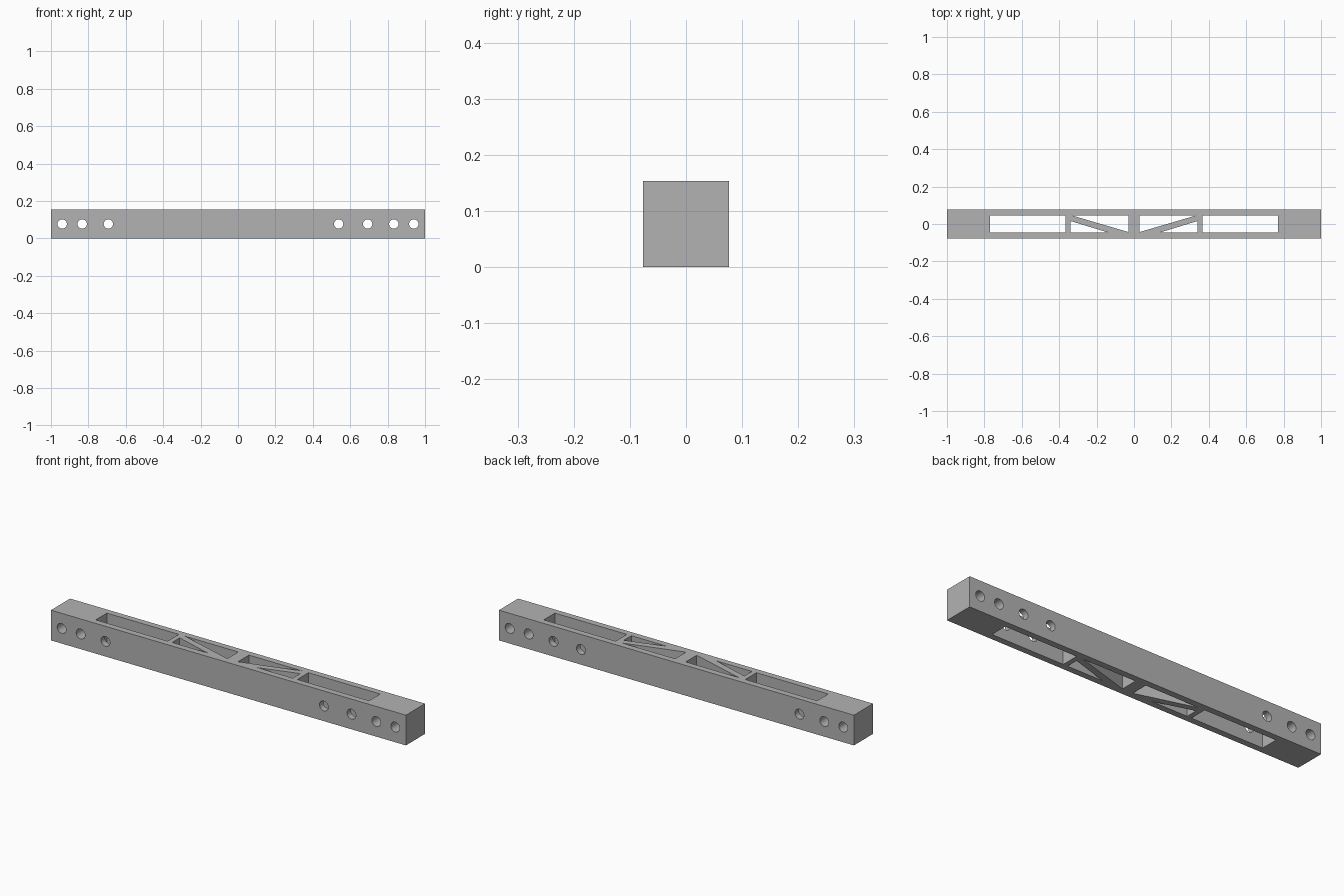
import bpy
import bmesh
from math import pi, radians
from mathutils import Matrix

default = bpy.data.objects.get("Cube")
if default:
    bpy.data.objects.remove(default, do_unlink=True)

SIDE = 0.154
MID = SIDE / 2

grey = bpy.data.materials.new("plain_grey")
grey.use_nodes = True
grey.diffuse_color = (0.45, 0.45, 0.45, 1)
grey.node_tree.nodes["Principled BSDF"].inputs["Base Color"].default_value = grey.diffuse_color


def make_object(name, bm):
    bmesh.ops.recalc_face_normals(bm, faces=bm.faces)
    mesh = bpy.data.meshes.new(name)
    bm.to_mesh(mesh)
    bm.free()
    mesh.materials.append(grey)
    obj = bpy.data.objects.new(name, mesh)
    bpy.context.collection.objects.link(obj)
    return obj


def add_prism(bm, outline, low, high):
    base = bm.faces.new([bm.verts.new((x, y, low)) for x, y in outline])
    new = bmesh.ops.extrude_face_region(bm, geom=[base])["geom"]
    top = [v for v in new if isinstance(v, bmesh.types.BMVert)]
    bmesh.ops.translate(bm, verts=top, vec=(0, 0, high - low))


# Square bar
bm = bmesh.new()
add_prism(bm, [(-1, -MID), (1, -MID), (1, MID), (-1, MID)], 0, SIDE)
beam = make_object("truss_beam", bm)

# Vertical pockets, mirrored across the middle: long slot and two triangles
IN = 0.045
pockets = [
    [(0.365, -IN), (0.77, -IN), (0.77, IN), (0.365, IN)],
    [(0.03, -0.043), (0.33, IN), (0.03, IN)],
    [(0.14, -IN), (0.34, -IN), (0.34, 0.016)],
]
bm = bmesh.new()
for outline in pockets:
    for sign in (-1, 1):
        add_prism(bm, [(sign * x, y) for x, y in outline], -0.1, SIDE + 0.1)
pocket_cutter = make_object("pocket_cutter", bm)

# Round bolt holes from front to back
bm = bmesh.new()
for x in (-0.94, -0.833, -0.693, 0.538, 0.693, 0.833, 0.94):
    bmesh.ops.create_cone(
        bm, cap_ends=True, segments=32, radius1=0.025, radius2=0.025, depth=0.4,
        matrix=Matrix.Translation((x, 0, MID)) @ Matrix.Rotation(pi / 2, 4, "X"))
hole_cutter = make_object("hole_cutter", bm)

# Cut the bar, then drop the cutters
bpy.ops.object.select_all(action="DESELECT")
bpy.context.view_layer.objects.active = beam
beam.select_set(True)
for cutter in (pocket_cutter, hole_cutter):
    cutter.hide_render = True
    cut = beam.modifiers.new(cutter.name, "BOOLEAN")
    cut.operation = "DIFFERENCE"
    cut.solver = "EXACT"
    cut.object = cutter
    bpy.ops.object.modifier_apply(modifier=cut.name)
    bpy.data.objects.remove(cutter, do_unlink=True)

bpy.ops.object.shade_smooth_by_angle(angle=radians(30))
